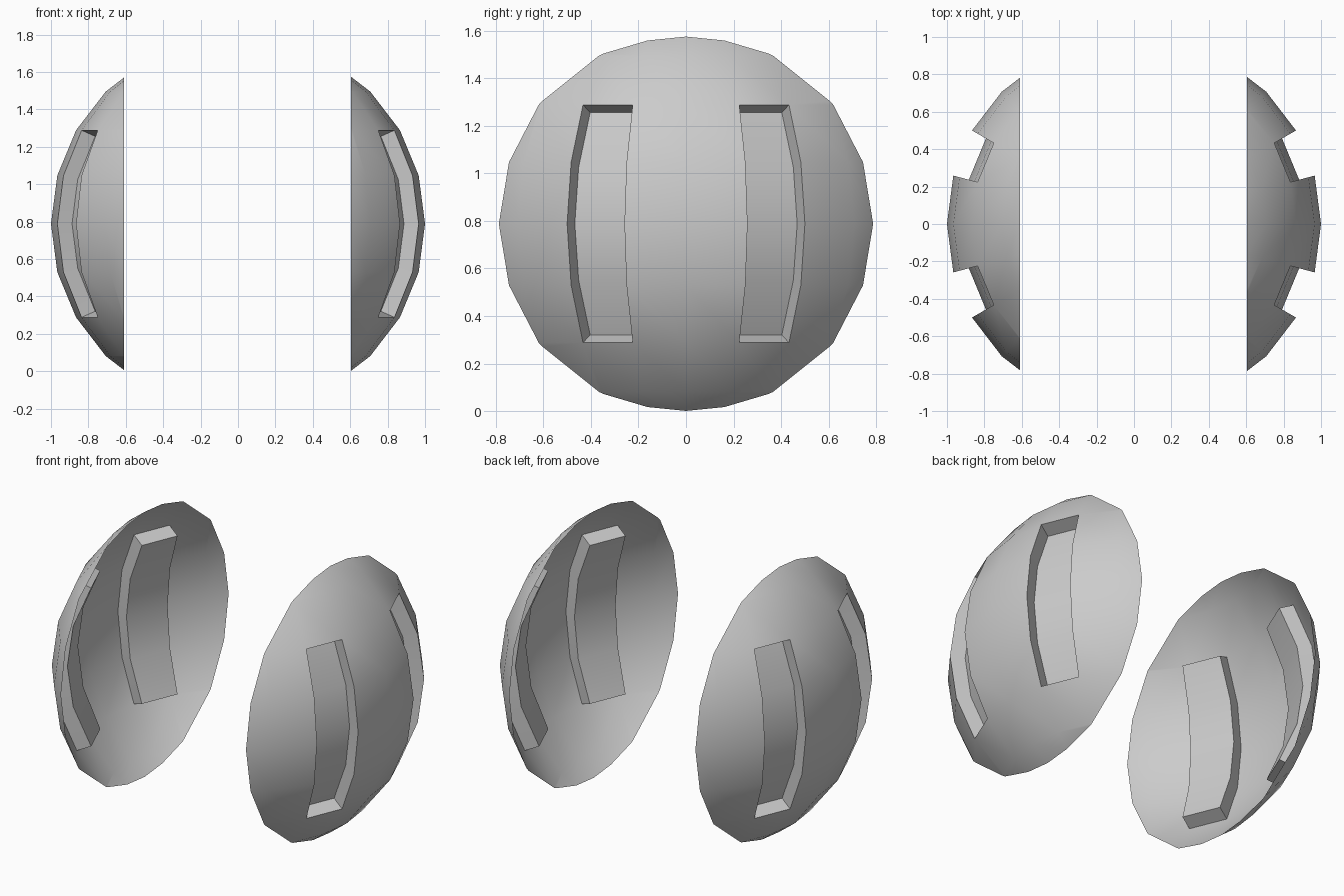
import bpy, bmesh, math
from mathutils import Vector

if "Cube" in bpy.data.objects:
    bpy.data.objects.remove(bpy.data.objects["Cube"])

CENTRE_Z = 0.788
DEPTH = 0.085


def sink_panel(bm, faces):
    """Push a strip of faces inward along its own normals, leaving side walls."""
    res = bmesh.ops.extrude_face_region(bm, geom=faces)
    floor = [g for g in res["geom"] if isinstance(g, bmesh.types.BMFace)]
    old = [f for f in faces if f.is_valid]
    if old:
        bmesh.ops.delete(bm, geom=old, context='FACES')
    floor_set = set(floor)
    for f in floor:
        f.normal_update()
    moves = {}
    for v in {v for f in floor for v in f.verts}:
        n = sum((f.normal for f in v.link_faces if f in floor_set), Vector())
        moves[v] = n.normalized() * -DEPTH
    for v, d in moves.items():
        v.co += d


def make_cap(name, side, cut):
    bm = bmesh.new()
    bmesh.ops.create_uvsphere(bm, u_segments=24, v_segments=12, radius=1)
    # keep only the outer slice of the sphere
    bmesh.ops.bisect_plane(bm, geom=bm.verts[:] + bm.edges[:] + bm.faces[:],
                           plane_co=(side * cut, 0, 0), plane_no=(side, 0, 0),
                           clear_inner=True)
    bm.normal_update()
    # two tall recessed panels, front and back
    for s in (-1, 1):
        strip = []
        for f in bm.faces:
            c = f.calc_center_median()
            lon = math.degrees(math.atan2(s * c.y, side * c.x))
            lat = math.degrees(math.atan2(c.z, math.hypot(c.x, c.y)))
            if 15 < lon < 30 and abs(lat) < 30:
                strip.append(f)
        sink_panel(bm, strip)
    bm.normal_update()
    me = bpy.data.meshes.new(name)
    bm.to_mesh(me)
    bm.free()
    ob = bpy.data.objects.new(name, me)
    ob.location.z = CENTRE_Z
    bpy.context.collection.objects.link(ob)
    bpy.ops.object.select_all(action='DESELECT')
    ob.select_set(True)
    bpy.context.view_layer.objects.active = ob
    bpy.ops.object.shade_smooth_by_angle(angle=math.radians(30))


# right and left domed caps
make_cap("right_cap", 1, 0.603)
make_cap("left_cap", -1, 0.609)
